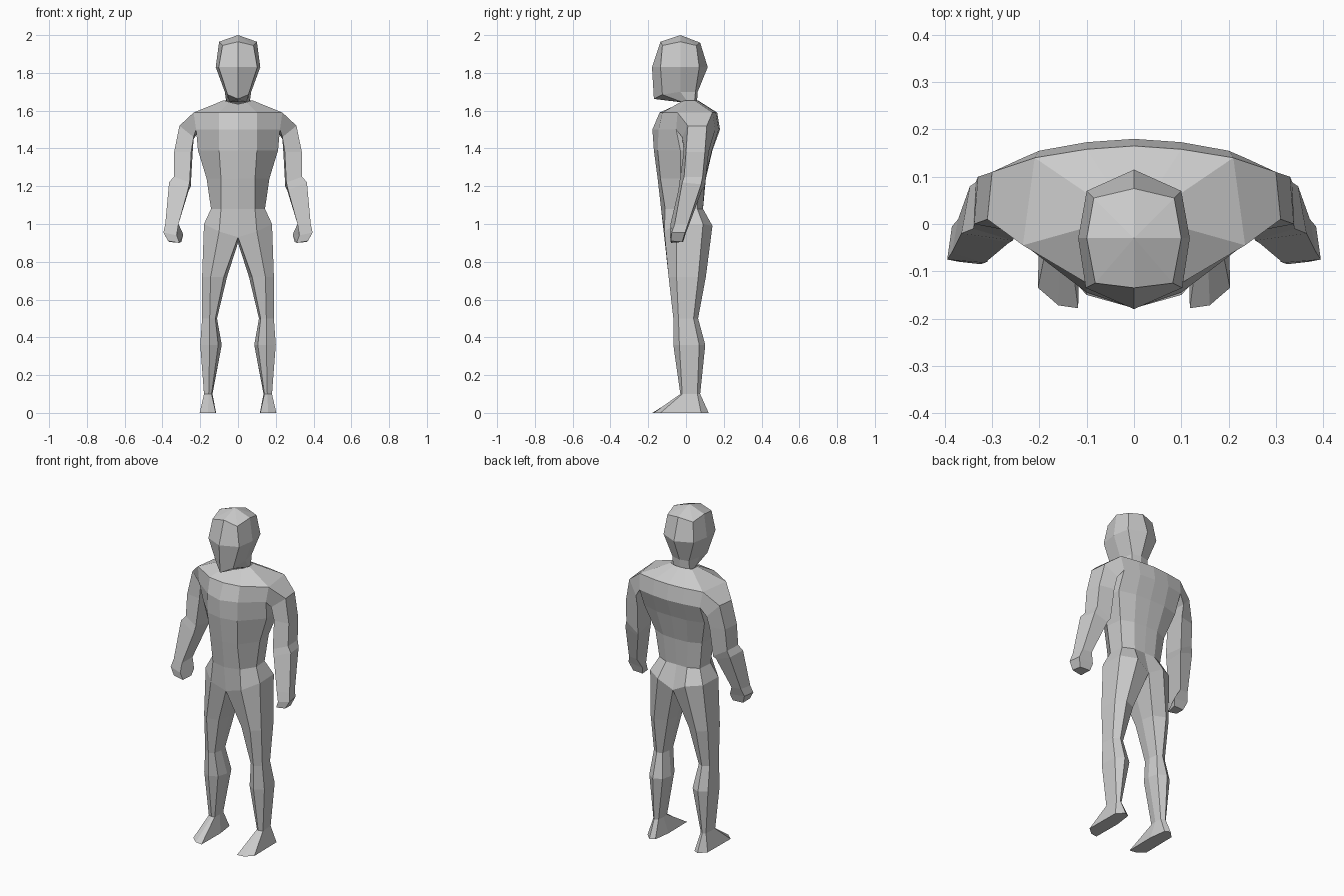
import bpy, bmesh

skin = bpy.data.materials.new("plain_grey")
skin.diffuse_color = (0.6, 0.6, 0.6, 1)


def loft(name, rings, closed=False, cap=False, skip=()):
    """Skin rings from top to bottom for the +x half, then mirror across x."""
    bm = bmesh.new()
    rows = [[bm.verts.new(p) for p in ring] for ring in rings]
    for r, (a, b) in enumerate(zip(rows, rows[1:])):
        n = len(a)
        for i in range(n if closed else n - 1):
            if (r, i) not in skip:
                j = (i + 1) % n
                bm.faces.new((a[i], b[i], b[j], a[j]))
    if cap:
        bm.faces.new(rows[-1][::-1])
    bmesh.ops.remove_doubles(bm, verts=bm.verts, dist=0.0005)
    mesh = bpy.data.meshes.new(name)
    bm.to_mesh(mesh)
    bm.free()
    mesh.materials.append(skin)
    ob = bpy.data.objects.new(name, mesh)
    bpy.context.collection.objects.link(ob)
    mirror = ob.modifiers.new("mirror", 'MIRROR')
    mirror.use_clip = True
    return ob


def level(z, *pts):
    return [(x, y, z) for x, y in pts]


# Shared seams: shoulder line, chest line and hip line
shoulder = level(1.59, (0, -.14), (.1, -.125), (.235, -.045),
                 (.21, .14), (.1, .158), (0, .165))
chest = level(1.5, (0, -.178), (.1, -.145), (.222, -.052),
              (.2, .155), (.1, .173), (0, .18))
hip = [(0, -.115, .93), (.1, -.115, .96), (.18, -.05, 1.0),
       (.175, .09, 1.0), (.09, .14, .99), (0, .125, .94)]

# Head with neck
loft("head", [
    [(0, -.03, 2)] * 5,
    [(0, -.135, 1.965), (.082, -.125, 1.945), (.1, -.03, 1.965),
     (.085, .055, 1.945), (0, .075, 1.96)],
    level(1.83, (0, -.18), (.102, -.135), (.118, -.03), (.1, .07), (0, .115)),
    [(0, -.17, 1.662), (.055, -.125, 1.685), (.07, -.03, 1.7),
     (.055, .05, 1.7), (0, .062, 1.7)],
    [(0, -.03, 1.645), (.045, -.02, 1.645), (.062, .01, 1.645),
     (.055, .045, 1.645), (0, .058, 1.645)],
])

# Torso, left open where the arm joins
loft("torso", [
    [(0, -.04, 1.635), (.045, -.03, 1.645), (.075, 0, 1.655),
     (.07, .045, 1.655), (.035, .058, 1.655), (0, .062, 1.655)],
    shoulder,
    chest,
    level(1.39, (0, -.17), (.1, -.15), (.212, -.03),
          (.2, .11), (.1, .137), (0, .14)),
    level(1.24, (0, -.15), (.09, -.135), (.166, -.03),
          (.155, .07), (.08, .1), (0, .105)),
    level(1.08, (0, -.132), (.09, -.11), (.143, -.03),
          (.135, .06), (.07, .09), (0, .09)),
    hip,
], skip={(1, 2)})

# Arms and hands
loft("arms", [
    [shoulder[2], shoulder[3], chest[3], chest[2]],
    [(.31, .01, 1.52), (.3, .11, 1.52), (.235, .14, 1.45), (.235, -.02, 1.46)],
    level(1.38, (.338, 0), (.33, .1), (.24, .12), (.248, -.012)),
    [(.34, -.01, 1.25), (.335, .088, 1.25), (.25, .1, 1.2), (.256, -.035, 1.22)],
    [(.365, -.02, 1.22), (.347, .08, 1.21), (.26, .085, 1.18), (.265, -.04, 1.18)],
    level(1.0, (.385, -.06), (.372, .01), (.315, .018), (.315, -.082)),
    [(.395, -.075, .955), (.385, -.005, .955), (.29, -.003, .945), (.325, -.085, .94)],
    [(.37, -.08, .91), (.365, -.02, .905), (.3, -.015, .905), (.31, -.08, .9)],
], closed=True, cap=True)

# Legs and feet
loft("legs", [
    hip + [(0, 0, .9)],
    level(.72, (.075, -.075), (.145, -.092), (.19, -.05),
          (.19, .065), (.14, .105), (.07, .075), (.058, 0)),
    level(.5, (.12, -.05), (.15, -.067), (.19, -.04),
          (.185, .04), (.15, .064), (.12, .05), (.111, 0)),
    level(.36, (.105, -.04), (.15, -.067), (.2, -.035),
          (.195, .07), (.15, .102), (.1, .08), (.086, .02)),
    level(.1, (.14, -.02), (.155, -.03), (.18, -.02),
          (.175, .06), (.16, .075), (.14, .06), (.135, .02)),
    level(0, (.118, -.178), (.16, -.172), (.203, -.135),
          (.2, .08), (.16, .12), (.13, .105), (.116, 0)),
], closed=True, cap=True)
